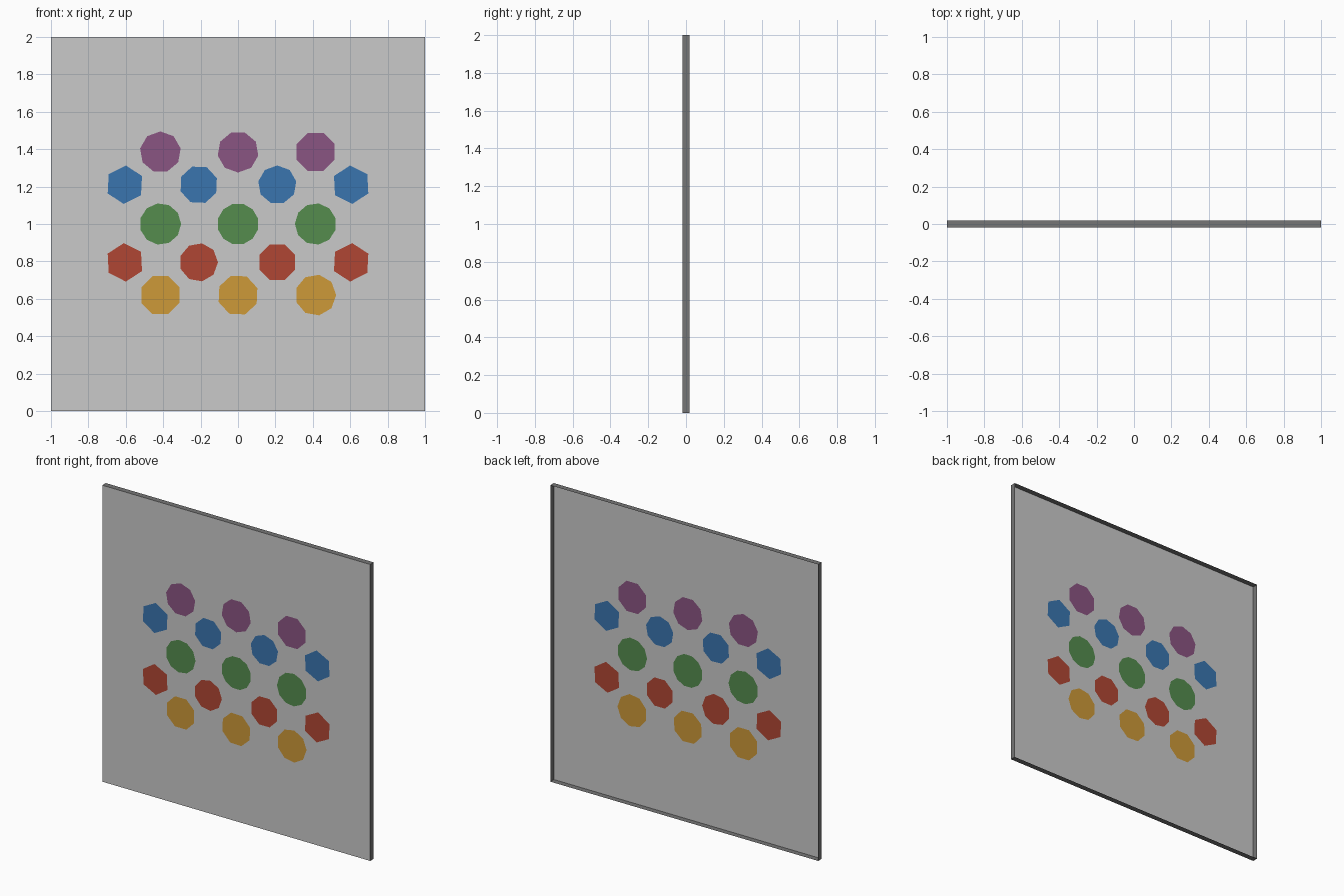
import bpy, bmesh, math
from mathutils import Vector

if "Cube" in bpy.data.objects:
    bpy.data.objects.remove(bpy.data.objects["Cube"])

FRONT, BACK = -0.019, 0.019


def material(name, rgb):
    m = bpy.data.materials.new(name)
    m.diffuse_color = (*rgb, 1)
    m.use_nodes = True
    m.node_tree.nodes["Principled BSDF"].inputs["Base Color"].default_value = m.diffuse_color
    return m


def finish(bm, name, mat):
    me = bpy.data.meshes.new(name)
    bm.to_mesh(me)
    bm.free()
    me.materials.append(mat)
    ob = bpy.data.objects.new(name, me)
    bpy.context.collection.objects.link(ob)


def polygon(x, z, r, sides, turn):
    """Corner points of a regular polygon on the front plane."""
    angles = [math.radians(turn) + math.tau * i / sides for i in range(sides)]
    return [Vector((x + r * math.cos(a), FRONT, z + r * math.sin(a))) for a in angles]


light_grey = material("light grey", (0.591, 0.591, 0.591))
dark_grey = material("dark grey", (0.18, 0.18, 0.18))

# Rows of spots: name, colour, height, radius, x positions, (sides, turn) of each
THREE = (-0.415, 0, 0.415)
FOUR = (-0.605, -0.21, 0.21, 0.605)
rows = [
    ("purple", (0.254, 0.089, 0.223), 1.385, 0.110, THREE, ((9, 10), (9, 30), (8, 22.5))),
    ("blue", (0.042, 0.178, 0.429), 1.21, 0.103, FOUR, ((6, 87), (8, 20), (9, 10), (6, 93))),
    ("green", (0.089, 0.262, 0.076), 1.0, 0.111, THREE, ((11, 0), (12, 15), (11, 16))),
    ("red", (0.434, 0.061, 0.034), 0.795, 0.103, FOUR, ((6, 93), (9, 0), (8, 22.5), (6, 87))),
    ("orange", (0.610, 0.319, 0.040), 0.62, 0.110, THREE, ((8, 22.5), (8, 20), (9, 0))),
]

# Spots, flush with the sheet
outlines = [[Vector(p) for p in ((-1, FRONT, 0), (1, FRONT, 0), (1, FRONT, 2), (-1, FRONT, 2))]]
for name, rgb, z, r, xs, shapes in rows:
    mat = material(name, rgb)
    for i, (x, (sides, turn)) in enumerate(zip(xs, shapes)):
        points = polygon(x, z, r, sides, turn)
        outlines.append(points)
        bm = bmesh.new()
        bm.faces.new([bm.verts.new(p) for p in points])
        finish(bm, f"{name}_spot_{i + 1}", mat)

# Front sheet with openings for the spots
bm = bmesh.new()
edges = []
for points in outlines:
    vs = [bm.verts.new(p) for p in points]
    edges += [bm.edges.new((vs[i - 1], vs[i])) for i in range(len(vs))]
bmesh.ops.triangle_fill(bm, use_beauty=True, use_dissolve=False, edges=edges, normal=(0, -1, 0))
for f in bm.faces:
    f.normal_update()
    if f.normal.y > 0:
        f.normal_flip()
finish(bm, "front_sheet", light_grey)

# Thin rim around the sheet, open at the back
bm = bmesh.new()
front = [bm.verts.new(p) for p in outlines[0]]
back = [bm.verts.new((p.x, BACK, p.z)) for p in outlines[0]]
for i in range(4):
    bm.faces.new((front[i], front[i - 1], back[i - 1], back[i]))
finish(bm, "rim", dark_grey)
